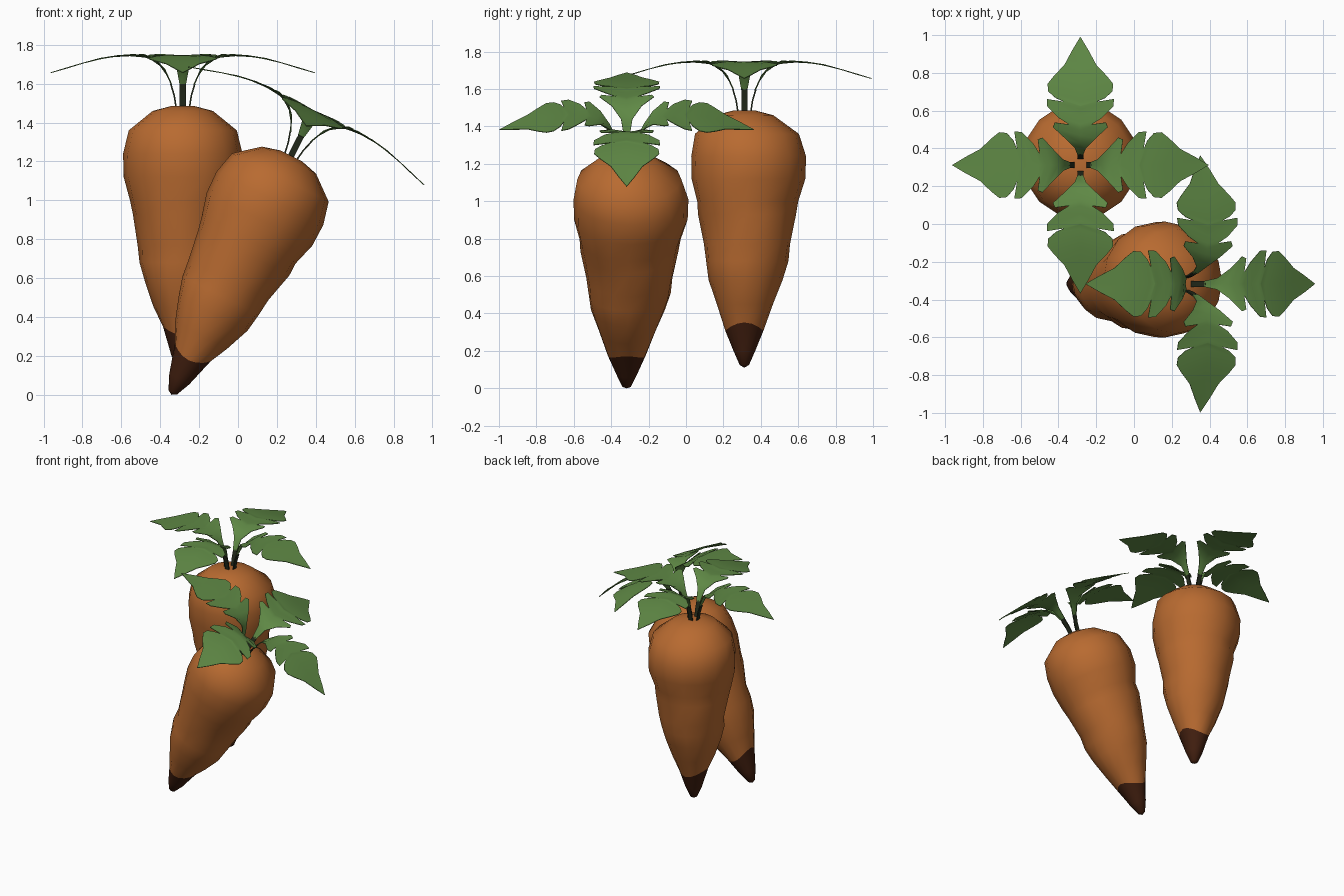
import bpy, bmesh, math
from mathutils import Matrix

if "Cube" in bpy.data.objects:
    bpy.data.objects.remove(bpy.data.objects["Cube"])


def material(name, rgb):
    m = bpy.data.materials.new(name)
    m.diffuse_color = (*rgb, 1)
    m.use_nodes = True
    m.node_tree.nodes["Principled BSDF"].inputs["Base Color"].default_value = m.diffuse_color
    return m


ORANGE = material("carrot orange", (0.48, 0.145, 0.03))
BROWN = material("dark brown tip", (0.055, 0.014, 0.005))
GREEN = material("leaf green", (0.115, 0.25, 0.06))
STEM = material("dark stem", (0.018, 0.025, 0.012))


def finish(bm, name, mats, world, angle=50):
    bmesh.ops.recalc_face_normals(bm, faces=bm.faces)
    me = bpy.data.meshes.new(name)
    bm.to_mesh(me)
    bm.free()
    ob = bpy.data.objects.new(name, me)
    bpy.context.collection.objects.link(ob)
    for m in mats:
        me.materials.append(m)
    ob.matrix_world = world
    bpy.ops.object.select_all(action='DESELECT')
    ob.select_set(True)
    bpy.context.view_layer.objects.active = ob
    bpy.ops.object.shade_smooth_by_angle(angle=math.radians(angle))
    return ob


# Root profile: height above the tip, radius, sideways bulge
ROOT = [(0.015, 0.025, 0), (0.09, 0.058, 0), (0.22, 0.102, 0), (0.34, 0.15, 0.003),
        (0.47, 0.198, 0.006), (0.57, 0.22, 0.012), (0.66, 0.23, 0.018),
        (0.82, 0.262, 0.015), (0.89, 0.27, 0.013), (1.01, 0.304, 0.022),
        (1.13, 0.307, 0.023), (1.25, 0.278, 0.014), (1.35, 0.155, 0), (1.375, 0.06, 0)]
SIDES = 16
CUT = 2  # ring where the dark tip ends


def root(name, world):
    bm = bmesh.new()
    rings = []
    for k, (h, r, dy) in enumerate(ROOT):
        ring = []
        for i in range(SIDES):
            a = 2 * math.pi * i / SIDES
            hh = h + (0.022 * math.cos(2 * a) if k == CUT else 0)
            # slight lumps down the middle of the root
            rr = r * (1 + (0.02 * math.sin(3 * a + 2 * k) if 3 < k < 9 else 0))
            ring.append(bm.verts.new((rr * math.cos(a), rr * math.sin(a) + dy, hh)))
        rings.append(ring)
    tip = bm.verts.new((0, 0, 0))
    for i in range(SIDES):
        j = (i + 1) % SIDES
        bm.faces.new((tip, rings[0][j], rings[0][i])).material_index = 1
        for k in range(len(rings) - 1):
            f = bm.faces.new((rings[k][i], rings[k][j], rings[k + 1][j], rings[k + 1][i]))
            f.material_index = 1 if k < CUT else 0
    bm.faces.new(rings[-1])
    finish(bm, name, [ORANGE, BROWN], world)


# Leaf arch (distance out, height) and lobed half outline (distance out, half width)
ARCH = [(0.03, 1.37), (0.055, 1.485), (0.09, 1.56), (0.13, 1.605), (0.18, 1.63), (0.27, 1.642),
        (0.34, 1.64), (0.425, 1.627), (0.555, 1.59), (0.69, 1.545)]
LOBES = [(0.055, 0.016), (0.09, 0.03), (0.14, 0.08), (0.20, 0.145), (0.225, 0.135),
         (0.215, 0.06), (0.25, 0.115), (0.31, 0.175), (0.35, 0.178), (0.335, 0.085),
         (0.355, 0.13), (0.39, 0.17), (0.43, 0.174), (0.47, 0.142), (0.53, 0.085),
         (0.61, 0.042), (0.68, 0.0)]


def arch(r):
    for (r0, z0), (r1, z1) in zip(ARCH, ARCH[1:]):
        if r <= r1:
            return z0 + (z1 - z0) * (r - r0) / (r1 - r0)
    return ARCH[-1][1]


def thicken(bm, t):
    bmesh.ops.recalc_face_normals(bm, faces=bm.faces)
    bmesh.ops.solidify(bm, geom=bm.faces[:], thickness=t)


def leaf(name, world):
    bm = bmesh.new()
    rows = []
    for r, w in LOBES:
        mid = max(0.055, r - 0.3 * w)
        if w == 0:
            rows.append([bm.verts.new((r, 0, arch(r)))])
            continue
        fold = max(-0.04, 0.22 - 0.75 * r)  # creased near the stem, flat outside
        # the crease follows the arch, so the inner part cups upward
        zc = arch(mid)
        ze = arch(r) + fold * w
        rows.append([bm.verts.new((r, -w, ze)), bm.verts.new((mid, 0, zc - 0.004)),
                     bm.verts.new((r, w, ze))])
    for a, b in zip(rows, rows[1:]):
        if len(b) == 1:
            bm.faces.new((a[0], b[0], a[1]))
            bm.faces.new((a[1], b[0], a[2]))
        else:
            for s in (0, 1):
                bm.faces.new((a[s], b[s], b[s + 1], a[s + 1]))
    thicken(bm, 0.004)
    finish(bm, name, [GREEN], world)


def stalk(name, world):
    bm = bmesh.new()
    rows = [[bm.verts.new((r, s * 0.016, z)) for s in (-1, 1)]
            for r, z in ((0.03, 1.365), (0.04, 1.43), (0.058, 1.49))]
    for a, b in zip(rows, rows[1:]):
        bm.faces.new((a[0], b[0], b[1], a[1]))
    thicken(bm, 0.008)
    finish(bm, name, [STEM], world)


def carrot(tag, location, tilt):
    world = Matrix.Translation(location) @ Matrix.Rotation(math.radians(tilt), 4, 'Y')
    root(tag + "_carrot_root", world)
    for i in range(4):
        turn = world @ Matrix.Rotation(i * math.pi / 2, 4, 'Z')
        leaf(f"{tag}_leaf_{i + 1}", turn)
        stalk(f"{tag}_stalk_{i + 1}", turn)


carrot("upright", (-0.284, 0.312, 0.11), 0)
carrot("leaning", (-0.342, -0.317, 0.0), 26.6)
